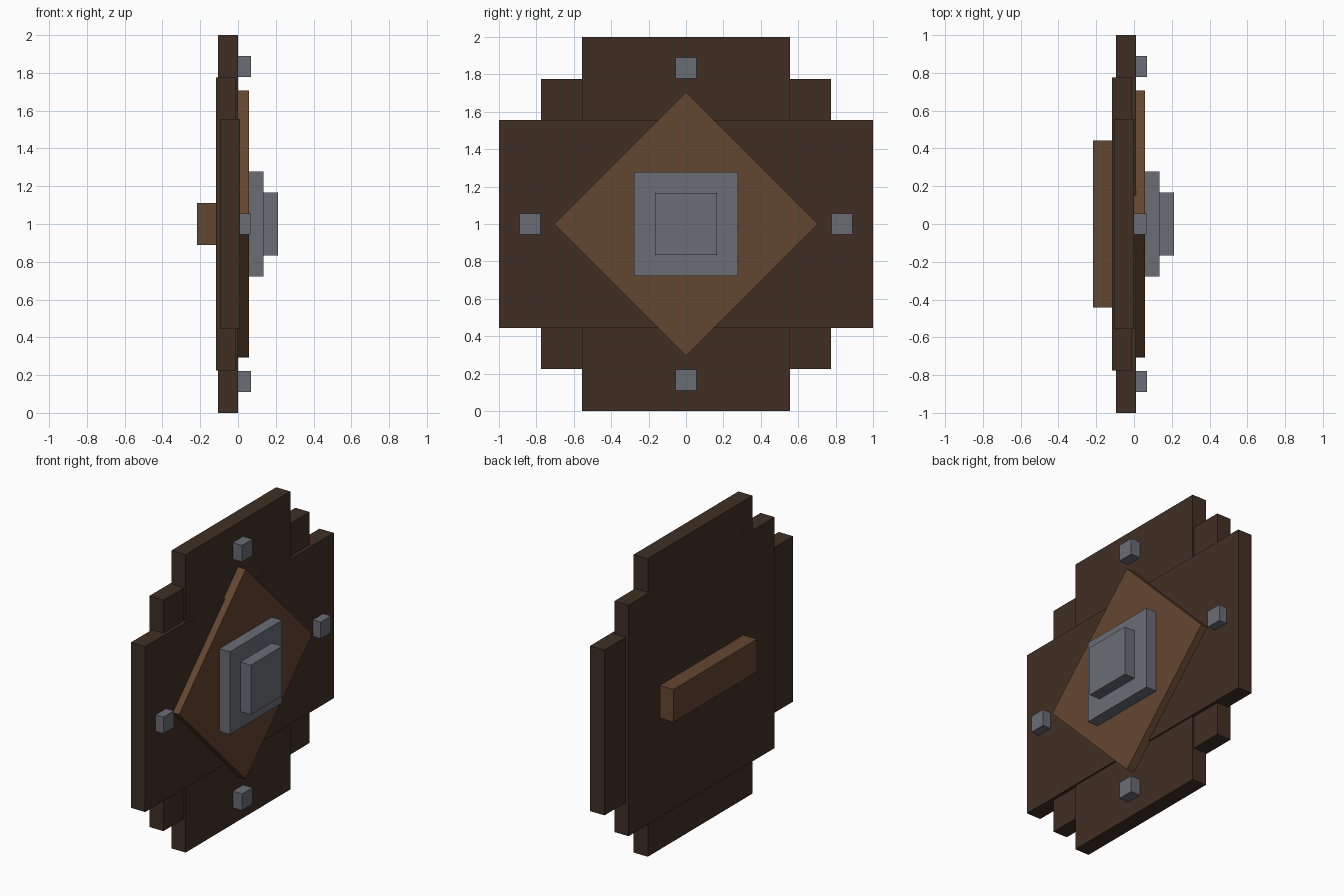
import bpy
import math

if "Cube" in bpy.data.objects:
    bpy.data.objects.remove(bpy.data.objects["Cube"], do_unlink=True)


def make_material(name, rgb):
    """Flat material from 0-255 sRGB values, stored as linear."""
    lin = [((c / 255 + 0.055) / 1.055) ** 2.4 for c in rgb]
    mat = bpy.data.materials.new(name)
    mat.use_nodes = True
    mat.diffuse_color = (*lin, 1)
    bsdf = mat.node_tree.nodes["Principled BSDF"]
    bsdf.inputs["Base Color"].default_value = (*lin, 1)
    bsdf.inputs["Roughness"].default_value = 0.9
    return mat


dark_wood = make_material("dark wood", (64, 47, 36))
light_wood = make_material("light wood", (100, 70, 48))
iron = make_material("iron grey", (106, 109, 118))


def box(name, x0, x1, width, height, mat, y=0.0, z=1.0, turn=0.0):
    """Box from x0 to x1, centred on (y, z), turned about the x axis."""
    bpy.ops.mesh.primitive_cube_add(size=1, location=((x0 + x1) / 2, y, z))
    ob = bpy.context.object
    ob.name = name
    ob.scale = (x1 - x0, width, height)
    bpy.ops.object.transform_apply(location=False, rotation=False, scale=True)
    ob.rotation_euler.x = turn
    ob.data.materials.append(mat)
    return ob


# Three overlapping boards form the stepped shield body
box("upright_board", -0.105, 0.0, 1.11, 2.0, dark_wood)
box("square_board", -0.116, -0.011, 1.55, 1.55, dark_wood)
box("cross_board", -0.095, 0.011, 2.0, 1.11, dark_wood)

# Raised diamond on the face
box("diamond_panel", -0.05, 0.057, 0.998, 0.998, light_wood, turn=math.pi / 4)

# Stepped metal boss
box("boss_base", 0.02, 0.134, 0.555, 0.555, iron)
box("boss_cap", 0.10, 0.212, 0.333, 0.333, iron)

# Four studs around the rim
for name, y, z in (("top", 0, 1), ("bottom", 0, -1), ("front", -1, 0), ("back", 1, 0)):
    box(name + "_stud", -0.042, 0.069, 0.111, 0.111, iron, y * 0.834, 1 + z * 0.834)

# Grip on the rear
box("grip", -0.217, -0.105, 0.885, 0.22, light_wood)
